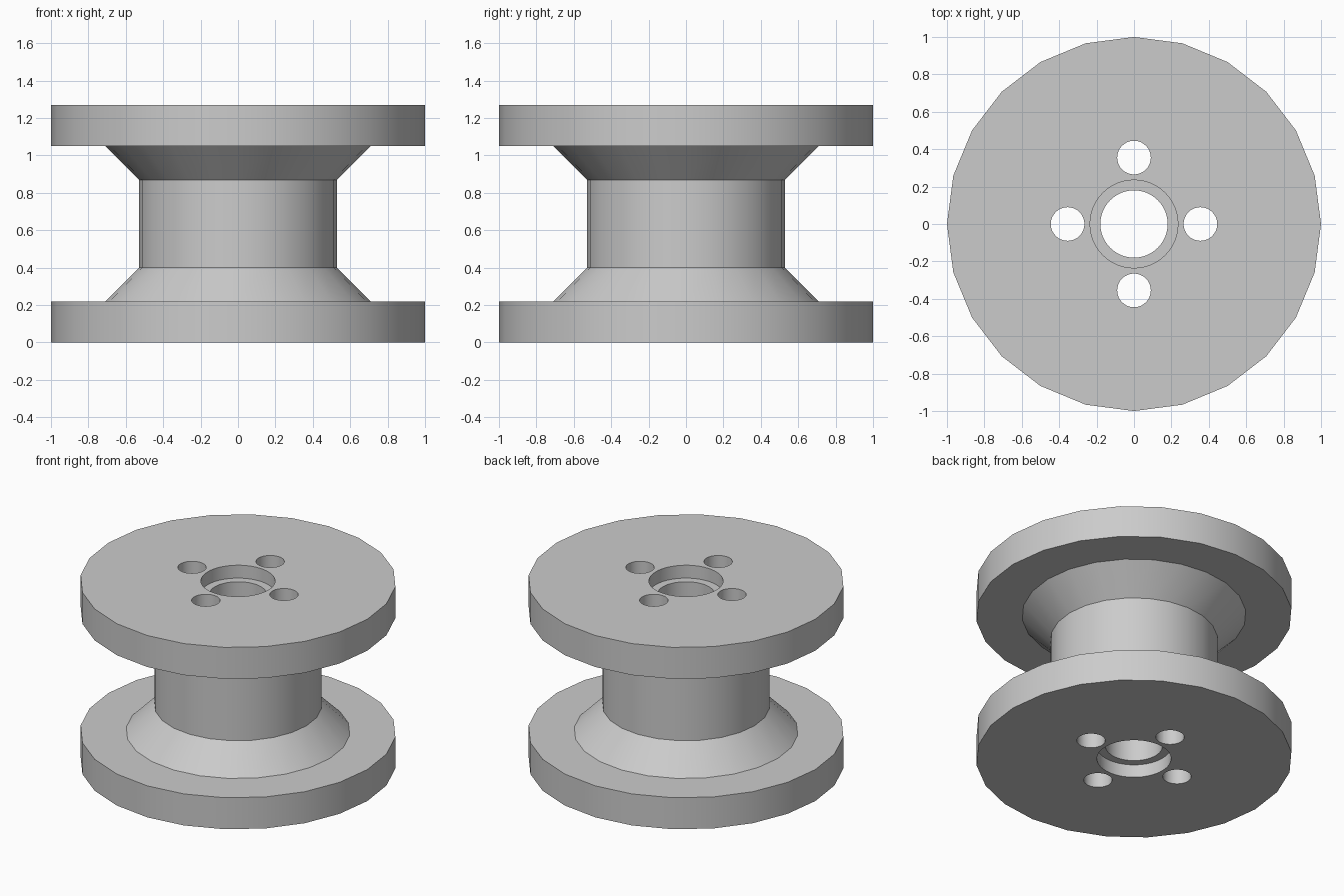
import bpy
import bmesh
import math
from mathutils import Matrix, Vector

cube = bpy.data.objects.get("Cube")
if cube:
    bpy.data.objects.remove(cube, do_unlink=True)

HEIGHT = 1.27
FLANGE = 0.22
CONE = 0.18
COUNTERBORE = 0.09

# Plain grey metal
grey = bpy.data.materials.new("grey metal")
grey.use_nodes = True
colour = (0.6, 0.6, 0.6, 1)
grey.diffuse_color = colour
grey.node_tree.nodes["Principled BSDF"].inputs["Base Color"].default_value = colour


def add_object(name, bm):
    mesh = bpy.data.meshes.new(name)
    bm.to_mesh(mesh)
    bm.free()
    mesh.materials.append(grey)
    obj = bpy.data.objects.new(name, mesh)
    bpy.context.collection.objects.link(obj)
    return obj


def lathe(name, profile, sides):
    """Revolve a radius/height profile and cap both ends."""
    bm = bmesh.new()
    verts = [bm.verts.new((r, 0, z)) for r, z in profile]
    edges = [bm.edges.new(pair) for pair in zip(verts, verts[1:])]
    bmesh.ops.spin(bm, geom=verts + edges, cent=(0, 0, 0), axis=(0, 0, 1),
                   angle=math.tau, steps=sides)
    bmesh.ops.remove_doubles(bm, verts=bm.verts[:], dist=0.0005)
    bmesh.ops.holes_fill(bm, edges=[e for e in bm.edges if e.is_boundary], sides=0)
    bmesh.ops.recalc_face_normals(bm, faces=bm.faces[:])
    return add_object(name, bm)


def cutter(name, radius, low, high, x=0, y=0, sides=32):
    bm = bmesh.new()
    centre = Matrix.Translation(Vector((x, y, (low + high) / 2)))
    bmesh.ops.create_cone(bm, cap_ends=True, segments=sides, radius1=radius,
                          radius2=radius, depth=high - low, matrix=centre)
    obj = add_object(name, bm)
    obj.hide_render = True
    return obj


# Spool body: two flanges, two cones and the hub, mirrored about mid height
lower = [(1, 0), (1, FLANGE), (0.71, FLANGE), (0.53, FLANGE + CONE)]
upper = [(r, HEIGHT - z) for r, z in reversed(lower)]
spool = lathe("spool_body", lower + upper, 24)

# Centre bore with a counterbore at each end
cutters = [
    cutter("centre_bore", 0.18, -0.1, HEIGHT + 0.1, sides=48),
    cutter("lower_counterbore", 0.235, -0.1, COUNTERBORE, sides=48),
    cutter("upper_counterbore", 0.235, HEIGHT - COUNTERBORE, HEIGHT + 0.1, sides=48),
]

# Four bolt holes through the whole height
for i in range(4):
    angle = i * math.pi / 2
    cutters.append(cutter("bolt_hole", 0.09, -0.1, HEIGHT + 0.1,
                          0.355 * math.cos(angle), 0.355 * math.sin(angle)))

# Cut the holes, then drop the cutters
bpy.ops.object.select_all(action="DESELECT")
bpy.context.view_layer.objects.active = spool
spool.select_set(True)
for tool in cutters:
    cut = spool.modifiers.new(tool.name, "BOOLEAN")
    cut.operation = "DIFFERENCE"
    cut.solver = "EXACT"
    cut.object = tool
    bpy.ops.object.modifier_apply(modifier=cut.name)
    bpy.data.objects.remove(tool, do_unlink=True)

bpy.ops.object.shade_smooth_by_angle(angle=math.radians(30))
